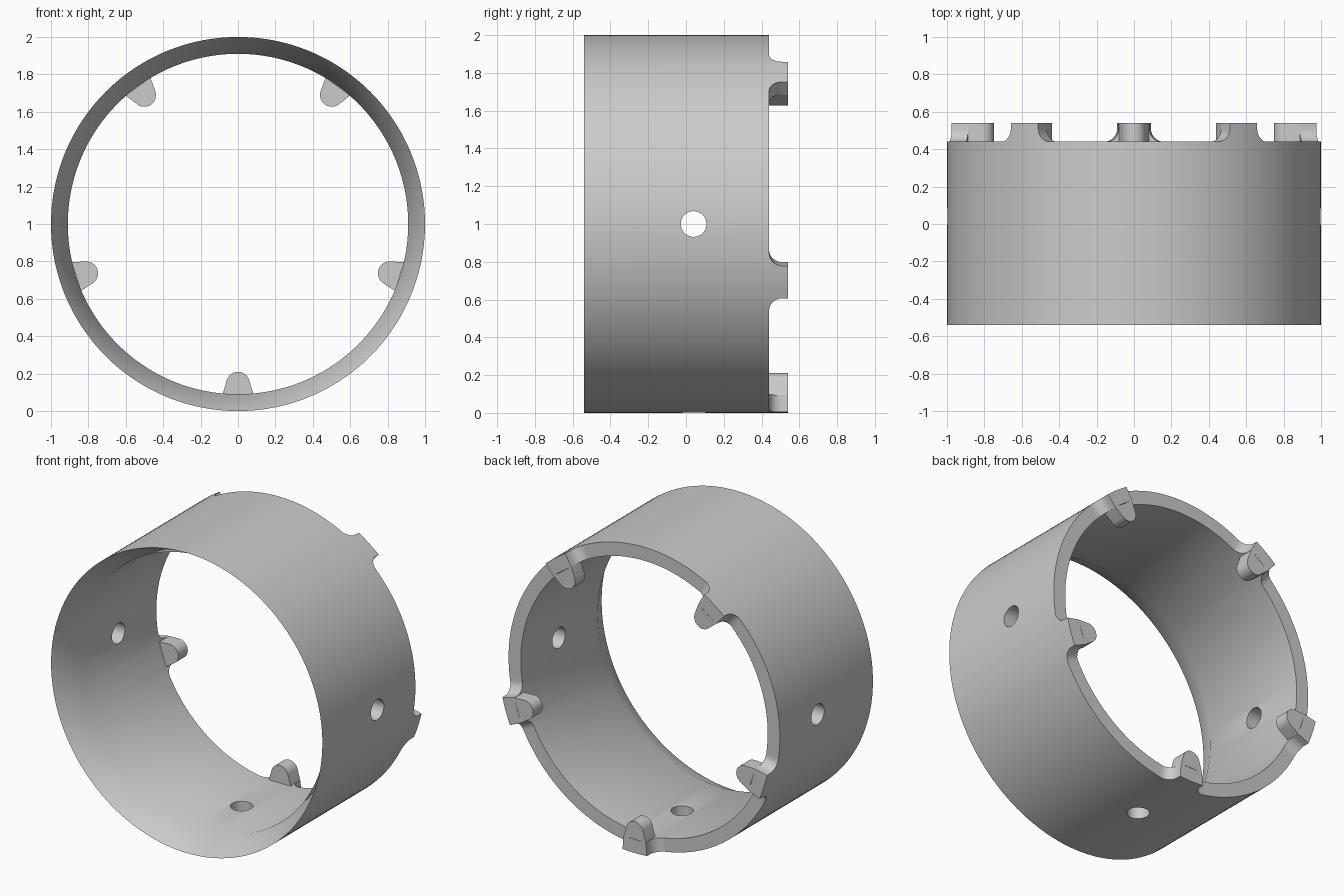
import bpy, bmesh, math
from mathutils import Matrix

cube = bpy.data.objects.get("Cube")
if cube:
    bpy.data.objects.remove(cube, do_unlink=True)

grey = bpy.data.materials.new("plain_grey")
grey.use_nodes = True
colour = (0.6, 0.6, 0.6, 1)
grey.diffuse_color = colour
grey.node_tree.nodes["Principled BSDF"].inputs["Base Color"].default_value = colour

OUTER, INNER = 1.0, 0.91
FRONT, BEVEL, RIM, BACK = -0.54, -0.37, 0.44, 0.54
LUGS, HALF, FILLET = 5, 0.09, 0.07
SECTOR = math.tau / LUGS


def make_object(name, bm):
    bmesh.ops.recalc_face_normals(bm, faces=bm.faces[:])
    mesh = bpy.data.meshes.new(name)
    bm.to_mesh(mesh)
    bm.free()
    mesh.materials.append(grey)
    obj = bpy.data.objects.new(name, mesh)
    bpy.context.collection.objects.link(obj)
    return obj


def activate(obj):
    bpy.ops.object.select_all(action='DESELECT')
    obj.select_set(True)
    bpy.context.view_layer.objects.active = obj


def smooth(obj):
    activate(obj)
    bpy.ops.object.shade_smooth_by_angle(angle=math.radians(30))


def back_edge():
    """Angle and depth of the back edge over one sector, centred on a lug."""
    half = [(0, BACK), (HALF / 2, BACK), (HALF, BACK)]
    for i in range(9):
        a = math.pi / 2 * i / 8
        half.append((HALF + 0.0005 + FILLET * (1 - math.cos(a)),
                     RIM + FILLET * (1 - math.sin(a))))
    start, steps = half[-1][0], 10
    half += [(start + (SECTOR / 2 - start) * i / steps, RIM)
             for i in range(1, steps + 1)]
    return [(-t, y) for t, y in half[:0:-1]] + half[:-1]


# Ring: sharp bevelled front edge, filleted lugs rising from the back edge
bm = bmesh.new()
sections = []
for k in range(LUGS):
    for t, top in back_edge():
        a = -math.pi / 2 + k * SECTOR + t
        profile = [(OUTER, FRONT), (OUTER, top), (INNER, top), (INNER, BEVEL)]
        sections.append([bm.verts.new((r * math.cos(a), y, 1 + r * math.sin(a)))
                         for r, y in profile])
for s, n in zip(sections, sections[1:] + sections[:1]):
    for i in range(4):
        j = (i + 1) % 4
        bm.faces.new((s[i], s[j], n[j], n[i]))
ring = make_object("ring", bm)


# Holes through both sides and the bottom
def drill(location, axis, length):
    cut_bm = bmesh.new()
    bmesh.ops.create_cone(cut_bm, cap_ends=True, segments=48, radius1=0.068,
                          radius2=0.068, depth=length,
                          matrix=Matrix.Translation(location) @ axis)
    cutter = make_object("hole_cutter", cut_bm)
    cutter.hide_render = True
    activate(ring)
    mod = ring.modifiers.new("hole", 'BOOLEAN')
    mod.operation = 'DIFFERENCE'
    mod.solver = 'EXACT'
    mod.object = cutter
    bpy.ops.object.modifier_apply(modifier=mod.name)
    bpy.data.objects.remove(cutter, do_unlink=True)


drill((0, 0.04, 1), Matrix.Rotation(math.pi / 2, 4, 'Y'), 2.4)
drill((0, 0.04, 0), Matrix.Identity(4), 0.5)
smooth(ring)

# Inward tabs: tapered with a rounded tip, one at each lug
TIP, TIP_HEIGHT, TILT = 0.063, 0.147, 0.3
outline = [(-0.081, 1 - 0.908), (0.081, 1 - 0.908)]
for i in range(17):
    a = TILT + (math.pi - 2 * TILT) * i / 16
    outline.append((TIP * math.cos(a), TIP_HEIGHT + TIP * math.sin(a)))
for k in range(LUGS):
    bm = bmesh.new()
    face = bm.faces.new([bm.verts.new((x, RIM, z - 1)) for x, z in outline])
    side = bmesh.ops.extrude_face_region(bm, geom=[face])["geom"]
    verts = [v for v in side if isinstance(v, bmesh.types.BMVert)]
    bmesh.ops.translate(bm, verts=verts, vec=(0, BACK - RIM, 0))
    place = Matrix.Translation((0, 0, 1)) @ Matrix.Rotation(k * SECTOR, 4, 'Y')
    bmesh.ops.transform(bm, matrix=place, verts=bm.verts[:])
    smooth(make_object(f"inner_tab_{k + 1}", bm))
